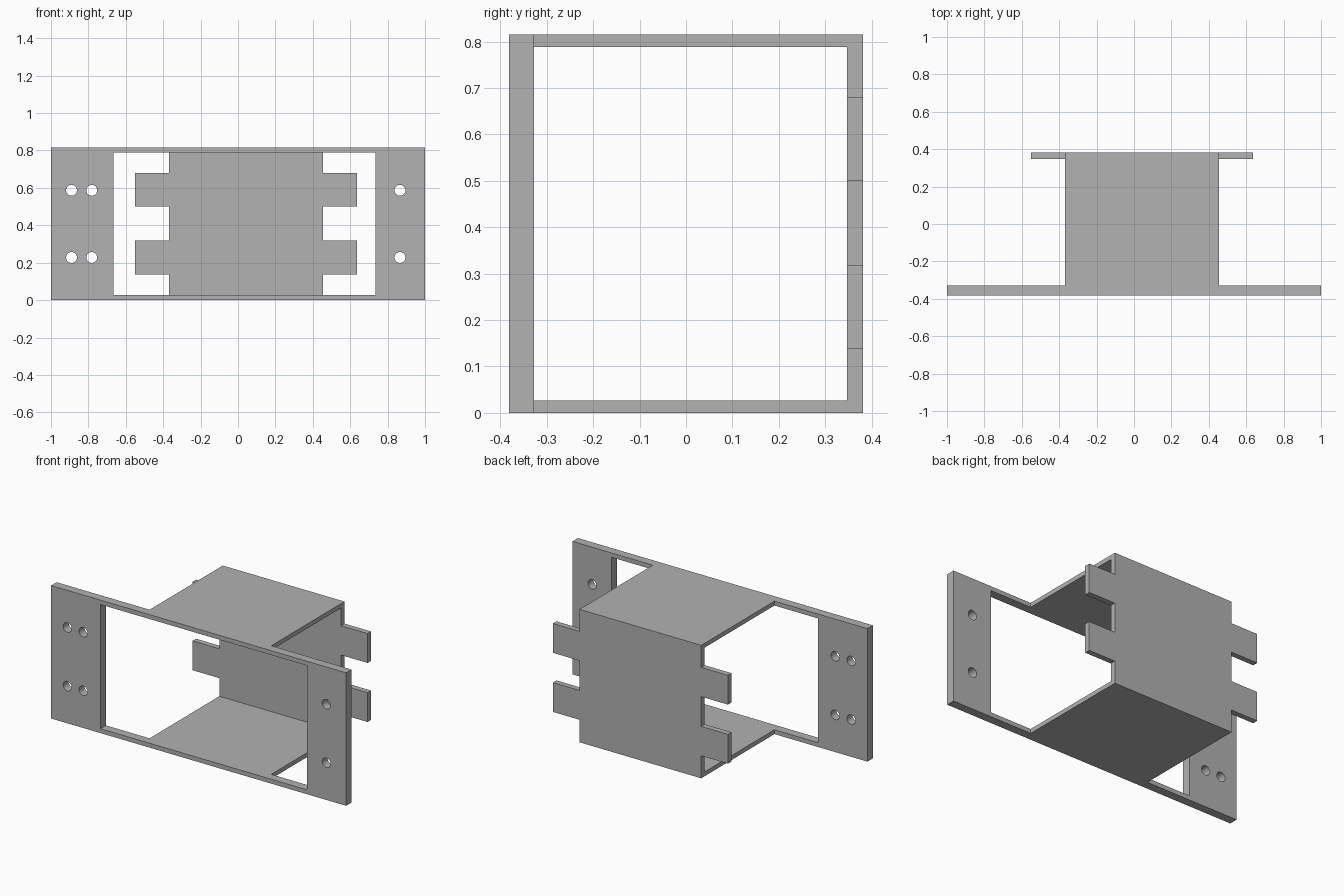
import bpy, bmesh
from mathutils import Matrix, Vector

if "Cube" in bpy.data.objects:
    bpy.data.objects.remove(bpy.data.objects["Cube"], do_unlink=True)

grey = bpy.data.materials.new("plain grey")
grey.use_nodes = True
colour = (0.445, 0.445, 0.445, 1)
grey.diffuse_color = colour
grey.node_tree.nodes["Principled BSDF"].inputs["Base Color"].default_value = colour

HEIGHT, WALL, DEPTH = 0.815, 0.027, 0.381
PLATE_BACK = -0.328              # rear face of the front plate
SLEEVE = (-0.37, 0.455)          # sleeve extent in x
BACK_INNER = 0.347               # inner face of the back wall


def add_box(bm, x, y, z):
    size = [b - a for a, b in (x, y, z)]
    mid = [(a + b) / 2 for a, b in (x, y, z)]
    m = Matrix.Translation(mid) @ Matrix.Diagonal((*size, 1))
    bmesh.ops.create_cube(bm, size=1, matrix=m)


def finish(bm, name):
    bmesh.ops.recalc_face_normals(bm, faces=bm.faces)
    mesh = bpy.data.meshes.new(name)
    bm.to_mesh(mesh)
    bm.free()
    mesh.materials.append(grey)
    ob = bpy.data.objects.new(name, mesh)
    bpy.context.collection.objects.link(ob)
    return ob


def extrude_profile(name, points, offset):
    bm = bmesh.new()
    face = bm.faces.new([bm.verts.new(p) for p in points])
    new = bmesh.ops.extrude_face_region(bm, geom=[face])["geom"]
    moved = [v for v in new if isinstance(v, bmesh.types.BMVert)]
    bmesh.ops.translate(bm, verts=moved, vec=Vector(offset))
    return finish(bm, name)


# Front plate
bm = bmesh.new()
add_box(bm, (-1, 1), (-DEPTH, PLATE_BACK), (0, HEIGHT))
plate = finish(bm, "front_plate")

# Window and screw hole cutter
bm = bmesh.new()
add_box(bm, (-0.666, 0.736), (-0.5, -0.2), (WALL, HEIGHT - WALL))
for x in (-0.89, -0.782, 0.866):
    for z in (0.228, 0.587):
        m = Matrix.Translation((x, -0.35, z)) @ Matrix.Rotation(1.5707963, 4, 'X')
        bmesh.ops.create_cone(bm, cap_ends=True, segments=32, radius1=0.029,
                              radius2=0.029, depth=0.2, matrix=m)
cutter = finish(bm, "plate_cutter")
cutter.hide_render = True

cut = plate.modifiers.new("openings", 'BOOLEAN')
cut.operation, cut.solver, cut.object = 'DIFFERENCE', 'EXACT', cutter
bpy.ops.object.select_all(action='DESELECT')
plate.select_set(True)
bpy.context.view_layer.objects.active = plate
bpy.ops.object.modifier_apply(modifier=cut.name)
bpy.data.objects.remove(cutter, do_unlink=True)
bpy.ops.object.shade_smooth_by_angle(angle=0.6)

# Top and bottom walls of the sleeve
for name, z in (("sleeve_bottom", 0), ("sleeve_top", HEIGHT - WALL)):
    bm = bmesh.new()
    add_box(bm, SLEEVE, (PLATE_BACK, BACK_INNER), (z, z + WALL))
    finish(bm, name)

# Back wall with two tabs on each side, outlined in one loop
left, right = SLEEVE
steps = [(0, 0)]
for low, high in ((0.138, 0.318), (0.5, 0.68)):
    steps += [(0, low), (0.181, low), (0.181, high), (0, high)]
steps.append((0, HEIGHT))
outline = [(right + d, BACK_INNER, z) for d, z in steps]
outline += [(left - d, BACK_INNER, z) for d, z in reversed(steps)]
extrude_profile("back_wall", outline, (0, DEPTH - BACK_INNER, 0))
